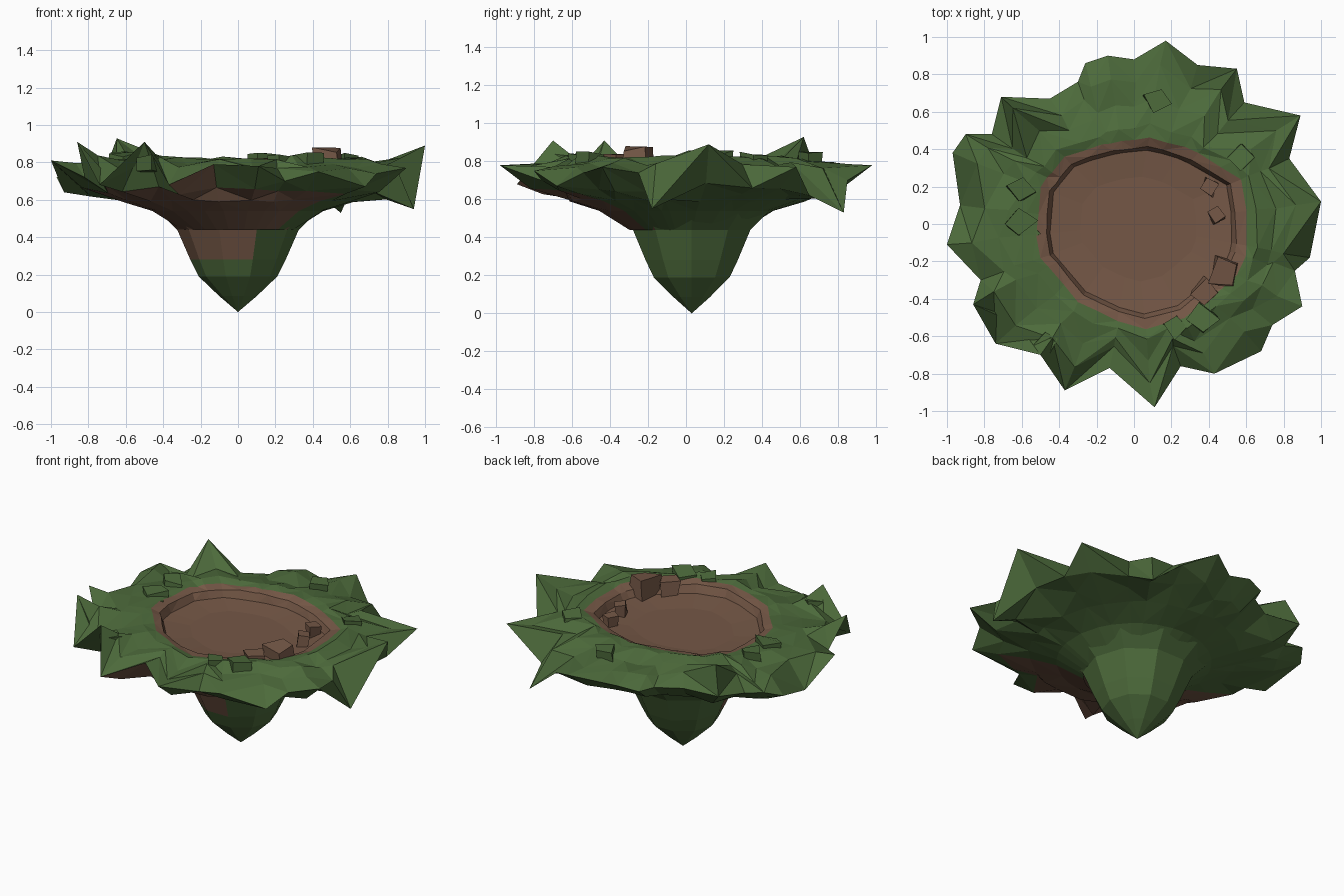
import bpy, bmesh, math, random
from mathutils import Vector, Matrix

if "Cube" in bpy.data.objects:
    bpy.data.objects.remove(bpy.data.objects["Cube"])

random.seed(4)


def material(name, rgb):
    m = bpy.data.materials.new(name)
    m.diffuse_color = (*rgb, 1)
    m.use_nodes = True
    m.node_tree.nodes["Principled BSDF"].inputs["Base Color"].default_value = m.diffuse_color
    return m


GREEN = material("grass green", (0.074, 0.146, 0.044))
BROWN = material("earth brown", (0.178, 0.097, 0.062))


def finish(name, bm):
    bmesh.ops.recalc_face_normals(bm, faces=bm.faces)
    me = bpy.data.meshes.new(name)
    bm.to_mesh(me)
    bm.free()
    me.materials.append(GREEN)
    me.materials.append(BROWN)
    ob = bpy.data.objects.new(name, me)
    bpy.context.collection.objects.link(ob)
    return ob


def skin(bm, a, b, colour):
    """Triangulated band between two rings; colour(angle in degrees) gives the slot."""
    n = len(a)
    for i in range(n):
        j = (i + 1) % n
        mid = a[i].co + a[j].co
        slot = colour(math.degrees(math.atan2(mid.y, mid.x)))
        quads = ((a[i], a[j], b[j]), (a[i], b[j], b[i]))
        if i % 2:
            quads = ((a[i], a[j], b[i]), (a[j], b[j], b[i]))
        for q in quads:
            bm.faces.new(q).material_index = slot


def green(a):
    return 0


def brown(a):
    return 1


def front_earth(a):
    return int(-168 < a < -48)


# Jagged outer rim, counter-clockwise
RIM = [(1, .12, .89), (.83, .35, .66), (.89, .58, .77), (.59, .65, .62), (.55, .83, .53),
       (.34, .85, .70), (.17, .98, .78), (0, .88, .74), (-.14, .90, .76), (-.26, .86, .74),
       (-.30, .76, .74), (-.45, .67, .74), (-.71, .68, .76), (-.76, .48, .72), (-.90, .48, .76),
       (-.97, .38, .72), (-.93, .10, .64), (-1, -.11, .81), (-.82, -.30, .72), (-.86, -.43, .91),
       (-.74, -.64, .68), (-.50, -.70, .91), (-.37, -.89, .68), (-.13, -.77, .79),
       (.11, -.98, .78), (.25, -.76, .70), (.43, -.80, .75), (.68, -.68, .67), (.74, -.54, .74),
       (.90, -.44, .77), (.86, -.25, .74), (.94, -.18, .55)]
# Edge of the bare earth on top
BARE = [(.62, -.05), (.58, .24), (.30, .40), (.10, .46), (-.10, .44), (-.36, .37), (-.50, .20),
        (-.53, -.15), (-.30, -.42), (.02, -.57), (.30, -.50), (.45, -.36), (.58, -.25)]


def bare_radius(a):
    """Distance from the middle to the earth edge in direction a."""
    d = Vector((math.cos(a), math.sin(a)))
    for p, q in zip(BARE, BARE[1:] + BARE[:1]):
        p, q = Vector(p), Vector(q)
        e = q - p
        det = d.x * e.y - d.y * e.x
        t = (p.x * e.y - p.y * e.x) / det
        s = (p.x * d.y - p.y * d.x) / det
        if t > 0 and -1e-6 <= s <= 1 + 1e-6:
            return t
    return .52


# Island disc: underside bands, rim, grassy top, sunken earth floor
bm = bmesh.new()
angles = [math.atan2(y, x) for x, y, z in RIM]
radii = [math.hypot(x, y) for x, y, z in RIM]


def ring(rad, height, jitter=0.0):
    vs = []
    for i, a in enumerate(angles):
        r = rad(i)
        vs.append(bm.verts.new((r * math.cos(a) + random.uniform(-jitter, jitter) * .6,
                                r * math.sin(a) + random.uniform(-jitter, jitter) * .6,
                                height(i) + random.uniform(-jitter, jitter))))
    return vs


under = [ring(lambda i: .30, lambda i: .44),
         ring(lambda i: .46, lambda i: .54),
         ring(lambda i: .62, lambda i: .595, .008),
         ring(lambda i: .84 * radii[i], lambda i: .64 + .2 * (RIM[i][2] - .72), .012)]
rim = ring(lambda i: radii[i], lambda i: RIM[i][2])
for a, b in zip(under, under[1:]):
    skin(bm, a, b, front_earth)
skin(bm, under[-1], rim, lambda a: int(-115 < a < -92))

bare = [bare_radius(a) for a in angles]
PEAKS = {12: .94, 21: .84, 19: .83, 0: .82}


def blend(t):
    return lambda i: bare[i] + t * (radii[i] - bare[i])


top = [rim,
       ring(lambda i: radii[i] * (.90 if i == 12 else .86),
            lambda i: PEAKS.get(i, .775) if i == 12 else PEAKS.get(i, .78), .018),
       ring(blend(.40), lambda i: .80, .022),
       ring(blend(.14), lambda i: .825, .012),
       ring(lambda i: bare[i], lambda i: .815, .008)]
for a, b in zip(top, top[1:]):
    skin(bm, a, b, green)
earth = [top[-1],
         ring(lambda i: bare[i] * .90, lambda i: .80, .006),
         ring(lambda i: bare[i] * .86, lambda i: .755),
         ring(lambda i: bare[i] * .55, lambda i: .74)]
for a, b in zip(earth, earth[1:]):
    skin(bm, a, b, brown)
bm.faces.new(earth[-1]).material_index = 1
finish("island_disc", bm)

# Hanging rock spike: ten-sided, earth showing on its front
bm = bmesh.new()
rows = []
for r, z in ((.10, .085), (.21, .19), (.255, .28), (.325, .44), (.42, .53)):
    rows.append([bm.verts.new((r * math.cos(k * math.tau / 10),
                               .03 + r * math.sin(k * math.tau / 10), z)) for k in range(10)])
tip = bm.verts.new((0, .03, 0))
for k in range(10):
    bm.faces.new((tip, rows[0][(k + 1) % 10], rows[0][k]))
for n, (a, b) in enumerate(zip(rows, rows[1:])):
    for k in range(10):
        j = (k + 1) % 10
        f = bm.faces.new((a[k], a[j], b[j], b[k]))
        ang = 36 * k + 18 - 360
        f.material_index = int((n == 2 and -180 < ang < -70) or (n == 3 and -170 < ang < -48))
finish("rock_spike", bm)


# Loose boulders around the clearing: x, y, z, size, colour slot
def boulder(x, y, z, size, slot):
    bm = bmesh.new()
    bmesh.ops.create_cube(bm, size=size)
    for v in bm.verts:
        v.co += Vector([random.uniform(-.16, .16) * size for _ in range(3)])
    bmesh.ops.transform(bm, verts=bm.verts,
                        matrix=Matrix.Translation((x, y, z)) @ Matrix.Rotation(random.random() * 3, 4, 'Z'))
    for f in bm.faces:
        f.material_index = slot
    finish("boulder", bm)


for b in ((.12, .66, .79, .10, 0), (-.60, .18, .79, .11, 0), (-.60, .01, .79, .11, 0),
          (-.55, -.04, .78, .08, 0), (.48, -.26, .80, .13, 1), (.38, -.36, .79, .10, 1),
          (.37, -.50, .79, .12, 0), (.23, -.55, .79, .10, 0), (-.47, -.64, .79, .09, 0),
          (.57, .36, .79, .10, 0), (.44, .05, .78, .07, 1), (.40, .20, .78, .07, 1)):
    boulder(*b)
